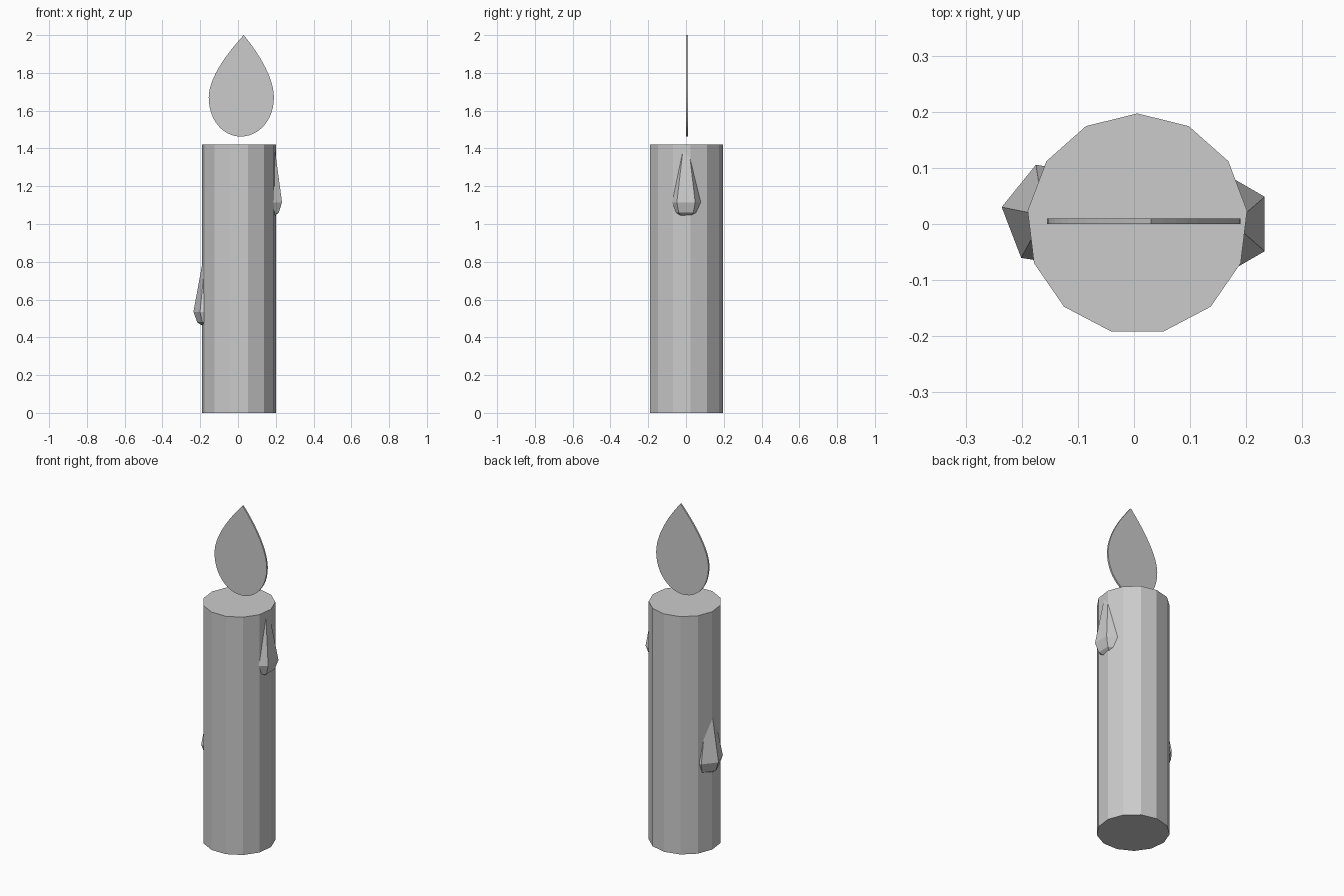
import bpy, bmesh
from math import pi, sin, cos, radians
from mathutils import Vector
from mathutils.geometry import interpolate_bezier

if "Cube" in bpy.data.objects:
    bpy.data.objects.remove(bpy.data.objects["Cube"])


def finish(bm, name):
    bmesh.ops.recalc_face_normals(bm, faces=bm.faces)
    mesh = bpy.data.meshes.new(name)
    bm.to_mesh(mesh)
    bm.free()
    obj = bpy.data.objects.new(name, mesh)
    bpy.context.collection.objects.link(obj)
    return obj


def loft(name, sides, start, rings):
    """Stack of polygon rings (x, y, z, radius), capped at both ends."""
    bm = bmesh.new()
    loops = []
    for x, y, z, r in rings:
        angles = [start + 2 * pi * i / sides for i in range(sides)]
        loops.append([bm.verts.new((x + r * cos(a), y + r * sin(a), z)) for a in angles])
    for lo, hi in zip(loops, loops[1:]):
        for i in range(sides):
            j = (i + 1) % sides
            bm.faces.new((lo[i], lo[j], hi[j], hi[i]))
    bm.faces.new(loops[0][::-1])
    bm.faces.new(loops[-1])
    return finish(bm, name)


# Candle body: 13-sided column
loft("candle_body", 13, pi / 2, [(0.006, 0, 0, 0.197), (0.006, 0, 1.42, 0.197)])


# Wax drips: hexagonal teardrops leaning outward, half sunk in the body
def drip(name, x, y, z, start, lean):
    profile = [(0.0, 0.055, 0), (0.015, 0.077, 0), (0.07, 0.097, 0), (0.335, 0.035, lean)]
    loft(name, 6, start, [(x + dx, y, z + dz, r) for dz, r, dx in profile])


drip("wax_drip_right", 0.149, 0.0, 1.045, radians(30), 0.018)
drip("wax_drip_left", -0.14, 0.015, 0.465, radians(171), -0.013)

# Flame: thin flat teardrop, outline from four bezier spans (anchor, handle, handle)
spans = [
    ((0.03, 2.0), (-0.075, 1.885), (-0.155, 1.765)),
    ((-0.155, 1.67), (-0.155, 1.55), (-0.08, 1.463)),
    ((0.015, 1.463), (0.11, 1.463), (0.19, 1.55)),
    ((0.19, 1.67), (0.19, 1.765), (0.125, 1.885)),
]
outline = []
for i, (p, h1, h2) in enumerate(spans):
    end = spans[(i + 1) % 4][0]
    pts = interpolate_bezier(*[Vector((a, 0, b)) for a, b in (p, h1, h2, end)], 13)
    outline += pts[:-1]
bm = bmesh.new()
face = bm.faces.new([bm.verts.new(p) for p in outline])
ext = bmesh.ops.extrude_face_region(bm, geom=[face], use_keep_orig=True)
moved = [g for g in ext["geom"] if isinstance(g, bmesh.types.BMVert)]
bmesh.ops.translate(bm, verts=moved, vec=(0, 0.01, 0))
finish(bm, "flame")
